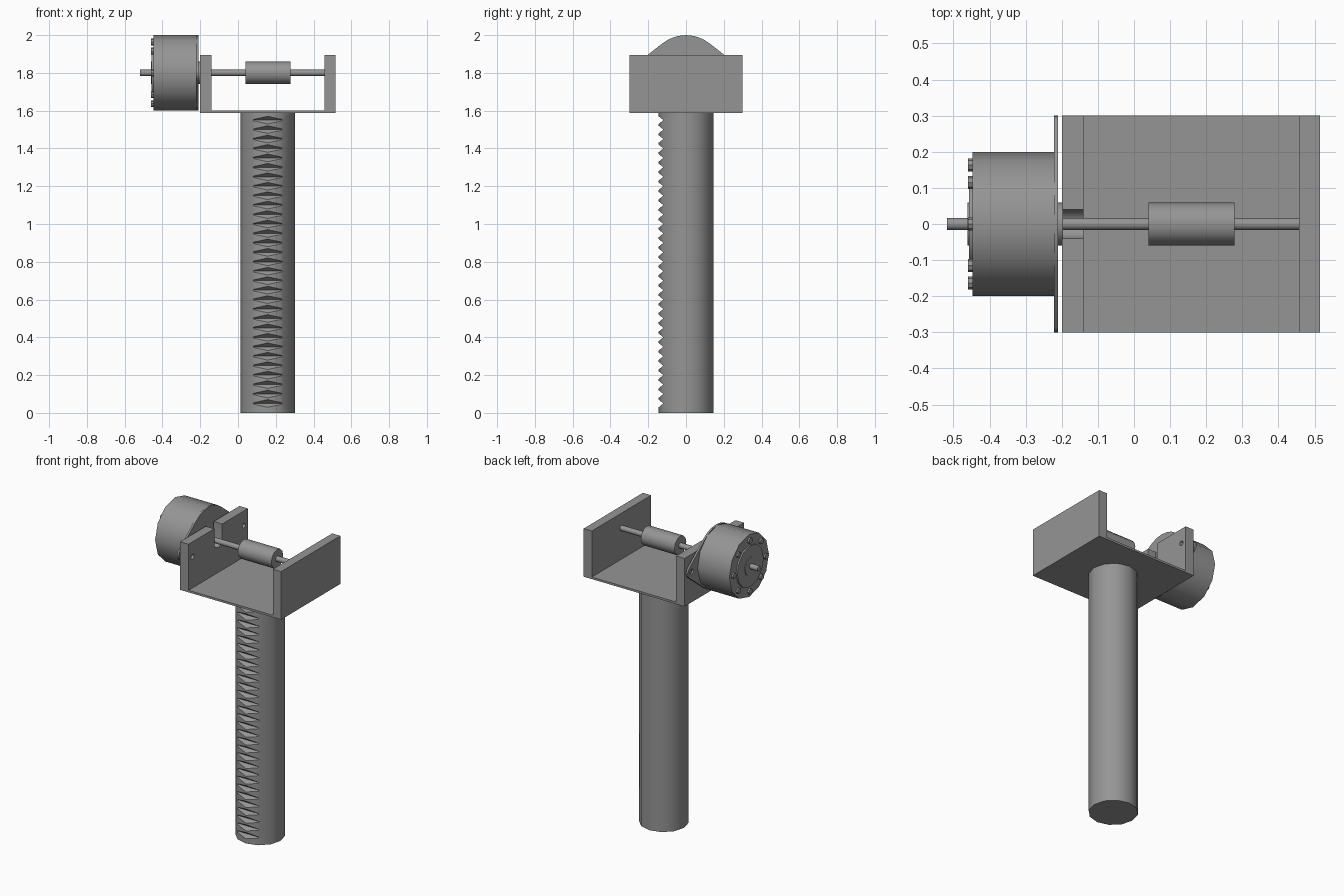
import bpy, bmesh
from math import sin, cos, pi, radians, acos
from mathutils import Vector

if "Cube" in bpy.data.objects:
    bpy.data.objects.remove(bpy.data.objects["Cube"], do_unlink=True)

grey = bpy.data.materials.new("plain_grey")
grey.use_nodes = True
COLOR = (0.3, 0.3, 0.3, 1)
grey.diffuse_color = COLOR
grey.node_tree.nodes["Principled BSDF"].inputs["Base Color"].default_value = COLOR

AXIS_Z = 1.8      # height of the motor shaft
MID_X = 0.157     # centre of the column and bracket
EAR_Y = 0.26      # mounting hole offset


def prism(name, outline, start, end, axis="x"):
    """Extrude a 2D outline: (y, z) along x, or (x, y) along z."""
    def place(u, v, t):
        return Vector((t, u, v)) if axis == "x" else Vector((u, v, t))
    bm = bmesh.new()
    face = bm.faces.new([bm.verts.new(place(u, v, start)) for u, v in outline])
    ext = bmesh.ops.extrude_face_region(bm, geom=[face])
    moved = [g for g in ext["geom"] if isinstance(g, bmesh.types.BMVert)]
    bmesh.ops.translate(bm, verts=moved, vec=place(0, 0, end - start))
    bmesh.ops.recalc_face_normals(bm, faces=bm.faces)
    mesh = bpy.data.meshes.new(name)
    bm.to_mesh(mesh)
    bm.free()
    mesh.materials.append(grey)
    obj = bpy.data.objects.new(name, mesh)
    bpy.context.collection.objects.link(obj)
    return obj


def arc(u, v, r, first=0, last=2 * pi, steps=12):
    closed = abs(last - first - 2 * pi) < 1e-6
    return [(u + r * cos(first + (last - first) * i / steps),
             v + r * sin(first + (last - first) * i / steps))
            for i in range(steps if closed else steps + 1)]


def rod(name, x0, x1, r, y=0, z=AXIS_Z, steps=12):
    return prism(name, arc(y, z, r, steps=steps), x0, x1)


def box(name, x0, x1, z0, z1, half_y):
    return prism(name, [(-half_y, z0), (half_y, z0), (half_y, z1), (-half_y, z1)], x0, x1)


def cut(obj, cutter):
    mod = obj.modifiers.new("cut", "BOOLEAN")
    mod.operation, mod.solver, mod.object = "DIFFERENCE", "EXACT", cutter
    bpy.context.view_layer.objects.active = obj
    bpy.ops.object.modifier_apply(modifier=mod.name)
    bpy.data.objects.remove(cutter, do_unlink=True)


def drill_ears(obj, x0, x1, r):
    for side in (-1, 1):
        cut(obj, rod("drill", x0, x1, r, y=side * EAR_Y))


# Column with a row of V-shaped rack notches down its front
column = prism("column", arc(MID_X, 0, 0.145), 0, 1.59, "z")
PITCH = 0.05
teeth = [(-0.2, 0.01)]
for i in range(31):
    z = 0.05 + i * PITCH
    teeth += [(-0.147, z - 0.022), (-0.12, z), (-0.147, z + 0.022)]
teeth.append((-0.2, 1.585))
cut(column, prism("notches", teeth, MID_X - 0.2, MID_X + 0.2))

# U-shaped bracket: floor, plain wall, slotted wall
box("bracket_floor", -0.2, 0.515, 1.587, 1.6, 0.3)
box("plain_wall", 0.457, 0.515, 1.6, 1.895, 0.3)
slot = arc(0, AXIS_Z, 0.04, 2 * pi, pi, 8)
slotted = [(-0.3, 1.6), (0.3, 1.6), (0.3, 1.895), (0.04, 1.895)] + slot
slotted += [(-0.04, 1.895), (-0.3, 1.895)]
wall = prism("slotted_wall", slotted, -0.2, -0.14)
drill_ears(wall, -0.3, 0, 0.015)

# Motor body and its two-eared mounting flange
rod("motor_body", -0.447, -0.211, 0.2)
EAR_R = 0.04
tangent = acos((0.2 - EAR_R) / EAR_Y)
flange_outline = (arc(EAR_Y, AXIS_Z, EAR_R, -tangent, tangent, 8)
                  + arc(0, AXIS_Z, 0.2, tangent, pi - tangent, 6)
                  + arc(-EAR_Y, AXIS_Z, EAR_R, pi - tangent, pi + tangent, 8)
                  + arc(0, AXIS_Z, 0.2, pi + tangent, 2 * pi - tangent, 6))
flange = prism("motor_flange", flange_outline, -0.222, -0.21)
drill_ears(flange, -0.3, -0.1, 0.018)
rod("motor_boss", -0.212, -0.197, 0.06)

# Motor end cap, screws and stub shaft
rod("end_cap", -0.457, -0.445, 0.133)
rod("end_bearing", -0.461, -0.45, 0.06)
for i in range(8):
    a = i * pi / 4
    rod(f"cap_screw_{i + 1}", -0.46, -0.445, 0.018,
        0.163 * cos(a), AXIS_Z + 0.163 * sin(a), 8)
rod("rear_shaft", -0.518, -0.45, 0.017)

# Drive shaft and coupling
rod("drive_shaft", -0.2, 0.46, 0.017)
rod("coupling", 0.04, 0.278, 0.06)

# Smooth the round surfaces, keep the edges sharp
for obj in bpy.context.collection.objects:
    obj.select_set(obj.type == "MESH")
    if obj.type == "MESH":
        bpy.context.view_layer.objects.active = obj
bpy.ops.object.shade_smooth_by_angle(angle=radians(40))
